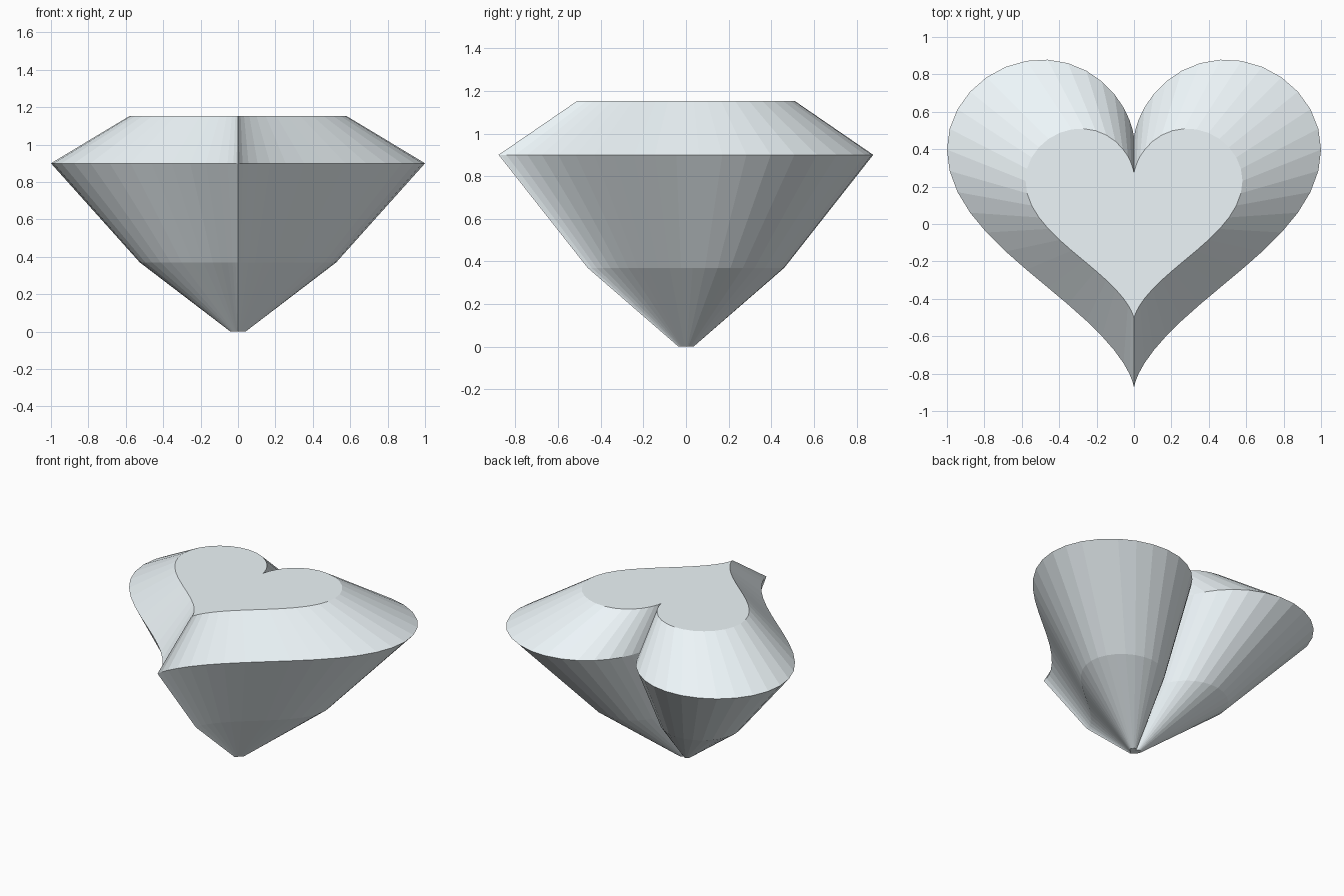
import bpy, bmesh
from math import sin, cos, pi

if "Cube" in bpy.data.objects:
    bpy.data.objects.remove(bpy.data.objects["Cube"])

SIDES = 64


def heart(scale, z):
    """Heart outline centred on the origin, 2 wide and 1.75 deep at scale 1."""
    pts = []
    for i in range(SIDES):
        t = -2 * pi * i / SIDES
        x = sin(t) ** 3
        y = (13 * cos(t) - 5 * cos(2 * t) - 2 * cos(3 * t) - cos(4 * t) + 2.54) * 0.0608
        pts.append((x * scale, y * scale, z))
    return pts


# Profile: culet, pavilion break, girdle, table (scale, height)
profile = [(0.04, 0.0), (0.525, 0.37), (1.0, 0.90), (0.58, 1.153)]

bm = bmesh.new()
rings = [[bm.verts.new(p) for p in heart(s, z)] for s, z in profile]

# Facets between neighbouring rings
for low, high in zip(rings, rings[1:]):
    for i in range(SIDES):
        j = (i + 1) % SIDES
        bm.faces.new((low[i], low[j], high[j], high[i]))

# Flat culet and table
bm.faces.new(rings[0])
bm.faces.new(rings[-1])
bmesh.ops.recalc_face_normals(bm, faces=bm.faces)

mesh = bpy.data.meshes.new("heart_gem")
bm.to_mesh(mesh)
bm.free()
gem = bpy.data.objects.new("heart_gem", mesh)
bpy.context.collection.objects.link(gem)

# Pale crystal colour
crystal = bpy.data.materials.new("crystal")
crystal.diffuse_color = (0.85, 0.92, 0.95, 1.0)
crystal.use_nodes = True
crystal.node_tree.nodes["Principled BSDF"].inputs["Base Color"].default_value = crystal.diffuse_color
mesh.materials.append(crystal)
